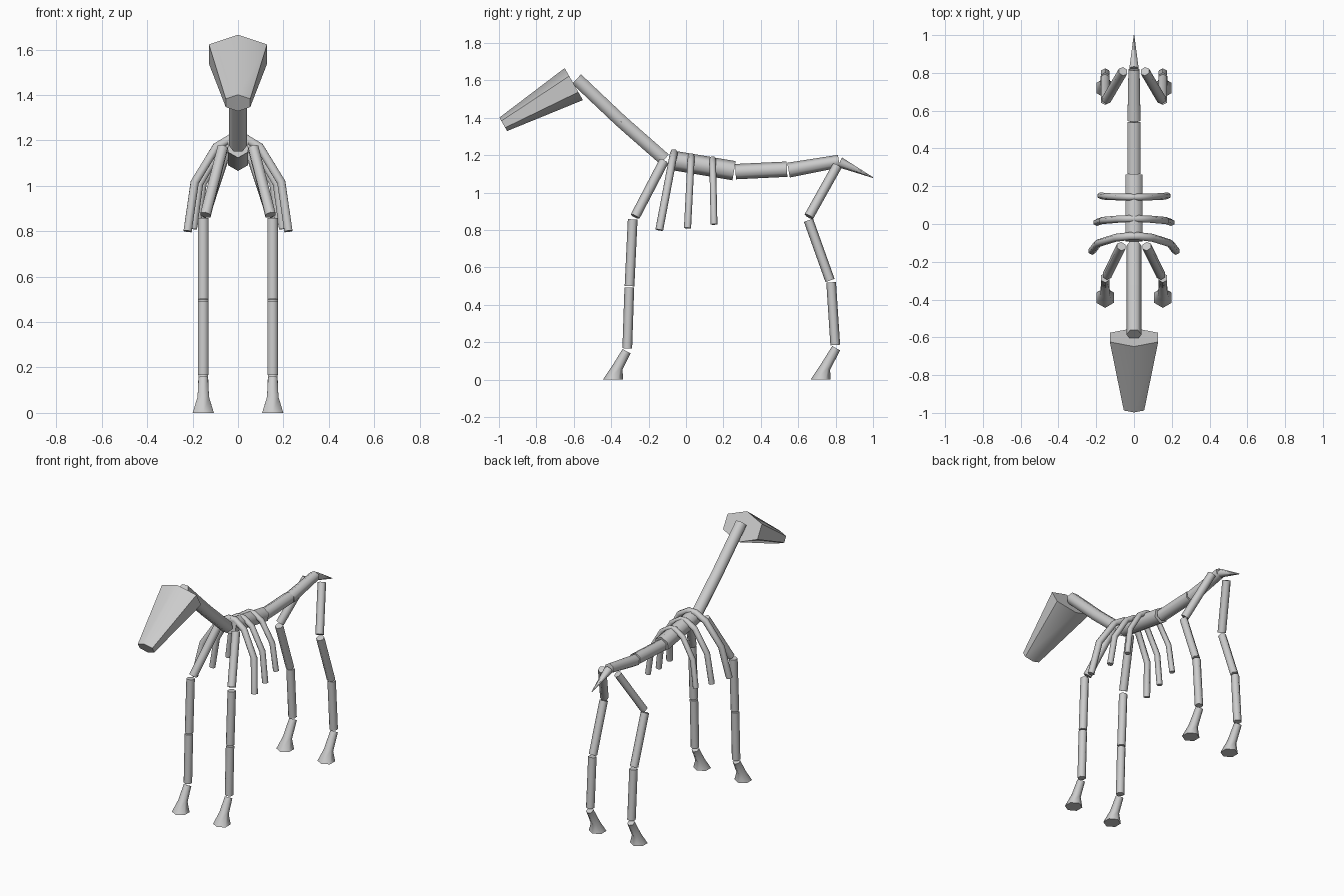
import bpy, bmesh, math
from mathutils import Vector

cube = bpy.data.objects.get("Cube")
if cube:
    bpy.data.objects.remove(cube, do_unlink=True)

# Single bone colour
bone = bpy.data.materials.new("bone grey")
bone.use_nodes = True
GREY = (0.6, 0.6, 0.6, 1)
bone.diffuse_color = GREY
bone.node_tree.nodes["Principled BSDF"].inputs["Base Color"].default_value = GREY


def sweep(name, points, radii, side=(1, 0, 0), turn=0, widen=1, end_dir=None):
    """Closed six-sided tube through points; corners start on the side axis plus turn degrees."""
    pts = [Vector(p) for p in points]
    bm = bmesh.new()
    rings = []
    for i, p in enumerate(pts):
        t = Vector((0, 0, 0))
        if i > 0:
            t += (p - pts[i - 1]).normalized()
        if i < len(pts) - 1:
            t += (pts[i + 1] - p).normalized()
        if end_dir and i == len(pts) - 1:
            t = Vector(end_dir)
        t.normalize()
        s = Vector(side)
        s = (s - t * s.dot(t)).normalized()
        v = t.cross(s)
        ring = []
        for k in range(6):
            a = math.radians(60 * k + turn)
            ring.append(bm.verts.new(p + radii[i] * (s * math.cos(a) * widen + v * math.sin(a))))
        rings.append(ring)
    for a, b in zip(rings, rings[1:]):
        for k in range(6):
            bm.faces.new((a[k], a[(k + 1) % 6], b[(k + 1) % 6], b[k]))
    bm.faces.new(rings[0])
    bm.faces.new(rings[-1])
    bmesh.ops.recalc_face_normals(bm, faces=bm.faces)
    me = bpy.data.meshes.new(name)
    bm.to_mesh(me)
    bm.free()
    me.materials.append(bone)
    me.shade_smooth()
    me.set_sharp_from_angle(angle=math.radians(65))
    ob = bpy.data.objects.new(name, me)
    bpy.context.collection.objects.link(ob)
    return ob


# Skull: wide tapered hexagonal block
sweep("head", [(0, -0.60, 1.58), (0, -0.977, 1.365)], [0.0985, 0.0415], turn=90, widen=1.5)

# Neck, spine and tail: name, start (y, z), end (y, z), radii, corner turn
for name, a, b, r, turn in [
    ("upper_neck", (-0.585, 1.607), (-0.345, 1.38), (0.04, 0.04), 0),
    ("lower_neck", (-0.345, 1.38), (-0.115, 1.178), (0.04, 0.04), 0),
    ("chest_spine", (-0.088, 1.175), (0.257, 1.117), (0.052, 0.052), 90),
    ("loin_spine", (0.265, 1.112), (0.54, 1.125), (0.041, 0.041), 90),
    ("pelvis", (0.548, 1.12), (0.818, 1.168), (0.04, 0.034), 90),
    ("tail", (0.822, 1.162), (1.0, 1.08), (0.028, 0.002), 90),
]:
    sweep(name, [(0, *a), (0, *b)], r, turn=turn)

# Ribs: top y, tip y, top z, tip z, tip half width, thickness
for name, y0, y1, z0, z1, w, r in [
    ("front_rib", -0.063, -0.143, 1.222, 0.80, 0.222, 0.021),
    ("middle_rib", 0.028, 0.008, 1.20, 0.81, 0.197, 0.019),
    ("rear_rib", 0.142, 0.15, 1.185, 0.83, 0.178, 0.018),
]:
    half = []
    for fx, fz in [(0.12, 0.02), (0.43, 0.12), (0.86, 0.49), (1, 1)]:
        half.append((w * fx, y0 + (y1 - y0) * fz, z0 + (z1 - z0) * fz))
    path = [(-x, y, z) for x, y, z in reversed(half)] + half
    sweep(name, path, [r] * len(path), side=(0, 1, 0))

# Leg bones: start and end points for the left side
X = 0.153
LEG_BONES = [
    ("shoulder", (0.067, -0.118, 1.168), (0.143, -0.272, 0.872)),
    ("front_upper_leg", (X, -0.285, 0.857), (X, -0.302, 0.50)),
    ("front_lower_leg", (X, -0.303, 0.492), (X, -0.314, 0.167)),
    ("thigh", (0.058, 0.808, 1.142), (0.147, 0.657, 0.872)),
    ("rear_upper_leg", (X, 0.655, 0.852), (X, 0.77, 0.53)),
    ("rear_lower_leg", (X, 0.776, 0.52), (X, 0.798, 0.185)),
]
for label, s in (("left", 1), ("right", -1)):
    for name, a, b in LEG_BONES:
        sweep(f"{label}_{name}", [(s * a[0], *a[1:]), (s * b[0], *b[1:])],
              [0.026, 0.026], turn=90)
    # Hooves: slanted pastern flaring to a flat sole
    for name, y_top, z_top, y_sole in (("front_hoof", -0.318, 0.152, -0.39),
                                       ("rear_hoof", 0.803, 0.168, 0.72)):
        y_mid = y_sole + 0.024
        sweep(f"{label}_{name}",
              [(s * X, y_top, z_top), (s * X, y_mid, 0.065), (s * X, y_sole, 0)],
              [0.024, 0.029, 0.054], turn=90, end_dir=(0, 0, -1))
